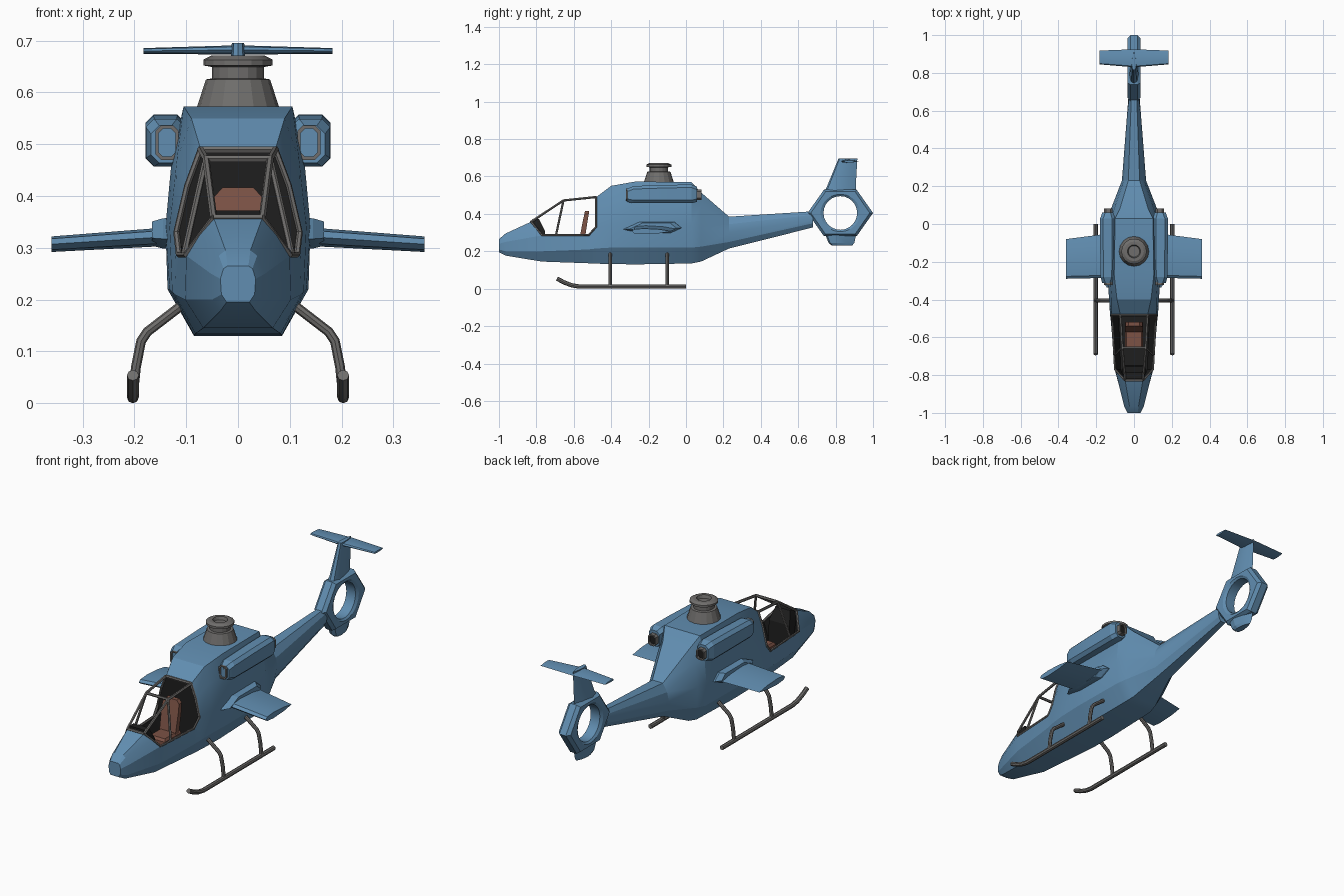
import bpy, bmesh
from math import sin, cos, pi, radians

if "Cube" in bpy.data.objects:
    bpy.data.objects.remove(bpy.data.objects["Cube"])


def material(name, rgb):
    m = bpy.data.materials.new(name)
    m.use_nodes = True
    m.diffuse_color = (*rgb, 1)
    m.node_tree.nodes["Principled BSDF"].inputs["Base Color"].default_value = (*rgb, 1)
    return m


BLUE = material("steel blue", (0.12, 0.27, 0.44))
GREY = material("metal grey", (0.16, 0.155, 0.15))
DARK = material("near black", (0.013, 0.013, 0.013))
BROWN = material("seat brown", (0.2, 0.085, 0.06))


def finish(ob, mat, mirror):
    ob.data.materials.clear()
    ob.data.materials.append(mat)
    bpy.ops.object.select_all(action='DESELECT')
    ob.select_set(True)
    bpy.context.view_layer.objects.active = ob
    bpy.ops.object.shade_smooth_by_angle(angle=radians(20))
    if mirror:
        ob.modifiers.new("Mirror", 'MIRROR')
    return ob


def loft(name, rings, mat, closed=True, caps=(True, True), loop=False,
         mirror=False, skip=lambda i, j: False):
    """Skin a list of point rings that all have the same length."""
    bm = bmesh.new()
    rows = [[bm.verts.new(p) for p in r] for r in rings]
    n, k = len(rows), len(rows[0])
    for i in range(n if loop else n - 1):
        a, b = rows[i], rows[(i + 1) % n]
        for j in range(k if closed else k - 1):
            if not skip(i, j):
                m = (j + 1) % k
                bm.faces.new((a[j], a[m], b[m], b[j]))
    if not loop:
        for use, row in zip(caps, (rows[0], rows[-1])):
            if use:
                bm.faces.new(row)
    bmesh.ops.delete(bm, geom=[v for v in bm.verts if not v.link_faces], context='VERTS')
    bmesh.ops.recalc_face_normals(bm, faces=bm.faces[:])
    me = bpy.data.meshes.new(name)
    bm.to_mesh(me)
    bm.free()
    ob = bpy.data.objects.new(name, me)
    bpy.context.collection.objects.link(ob)
    return finish(ob, mat, mirror)


def tube(name, path, radius, mat, mirror=False, res=2):
    cu = bpy.data.curves.new(name, 'CURVE')
    cu.dimensions = '3D'
    cu.bevel_depth, cu.bevel_resolution, cu.use_fill_caps = radius, res, True
    sp = cu.splines.new('POLY')
    sp.points.add(len(path) - 1)
    for pt, co in zip(sp.points, path):
        pt.co = (*co, 1)
    ob = bpy.data.objects.new(name, cu)
    bpy.context.collection.objects.link(ob)
    bpy.ops.object.select_all(action='DESELECT')
    ob.select_set(True)
    bpy.context.view_layer.objects.active = ob
    bpy.ops.object.convert(target='MESH')
    return finish(bpy.context.object, mat, mirror)


def slab(hx, y0, y1, z):
    return [(-hx, y0, z), (hx, y0, z), (hx, y1, z), (-hx, y1, z)]


def octagon(cx, y, cz, hx, hz, c):
    half = [(hx, hz - c), (hx - c, hz), (c - hx, hz), (-hx, hz - c)]
    pts = half + [(-a, -b) for a, b in half]
    return [(cx + a, y, cz + b) for a, b in pts]


# Fuselage and tail boom: y, bottom, lower side, sill, shoulder, top
stations = [
    (-1.0, (.022, .195), (.032, .21), (.034, .24), (.028, .26), (.02, .265)),
    (-.965, (.035, .177), (.05, .20), (.052, .25), (.037, .285), (.024, .295)),
    (-.77, (.067, .145), (.102, .2), (.1, .285), (.075, .325), (.047, .358)),
    (-.52, (.08, .136), (.122, .21), (.114, .285), (.1, .4), (.07, .48)),
    (-.48, (.082, .134), (.127, .215), (.119, .33), (.098, .42), (.072, .49)),
    (-.40, (.085, .132), (.132, .22), (.132, .34), (.118, .47), (.09, .55)),
    (-.27, (.085, .13), (.136, .22), (.14, .34), (.128, .47), (.105, .573)),
    (.03, (.08, .135), (.132, .22), (.137, .34), (.125, .47), (.1, .57)),
    (.08, (.07, .145), (.118, .225), (.122, .33), (.105, .45), (.075, .515)),
    (.23, (.032, .215), (.056, .25), (.064, .3), (.054, .345), (.03, .385)),
    (.68, (.014, .328), (.026, .35), (.029, .37), (.026, .395), (.014, .414)),
]
rings = []
for i, (y, *pts) in enumerate(stations):
    pts = [(0, pts[0][1])] + pts + [(0, pts[-1][1])]
    lean = .8 if i == 2 else 0
    rings.append([(x, y - lean * max(0, z - pts[3][1]), z) for x, z in pts])
loft("fuselage", rings, BLUE, closed=False, mirror=True,
     skip=lambda i, j: i in (2, 3) and j >= 3)

# Cockpit interior
liner = [((.045, -.828, .355), .06, -.8), ((.098, -.77, .284), .07, -.77),
         ((.112, -.52, .284), .08, -.52), ((.117, -.482, .33), .08, -.482)]
loft("cockpit_liner", [[sill, (w, y, .2), (0, y, .2)] for sill, w, y in liner],
     DARK, closed=False, caps=(True, False), mirror=True)
wall = [(0, .2), (.08, .2), (.117, .33), (.096, .42), (.07, .487), (0, .487)]
loft("rear_bulkhead", [[(x, y, z) for x, z in wall] for y in (-.484, -.479)],
     DARK, mirror=True)
loft("dashboard", [slab(.06, -.81, -.75, .2), slab(.058, -.815, -.755, .31),
                   slab(.042, -.82, -.785, .372)], DARK)
loft("seat_cushion", [slab(.045, -.66, -.53, .205), slab(.048, -.66, -.53, .25),
                      slab(.04, -.65, -.53, .262)], BROWN)
loft("seat_back", [slab(.045, -.575, -.545, .24), slab(.048, -.55, -.525, .37),
                   slab(.045, -.543, -.52, .4), slab(.03, -.54, -.518, .416)], BROWN)

# Canopy frame
nose, bow, roof = (.047, -.828, .358), (.062, -.655, .472), (.072, -.482, .49)
sill_front, sill_back, corner = (.1, -.77, .287), (.114, -.52, .287), (.119, -.482, .33)
tube("canopy_rail", [nose, bow, roof], .007, GREY, True, 1)
tube("canopy_sill", [nose, sill_front, sill_back, corner, (.098, -.482, .42), roof],
     .006, GREY, True, 1)
tube("canopy_door_post", [bow, (.104, -.695, .287)], .006, GREY, True, 1)
for label, p in (("base", nose), ("bow", bow), ("roof", roof)):
    tube("canopy_crossbar_" + label, [(-p[0], *p[1:]), p], .007, GREY, res=1)

# Engine pods with intakes and exhausts
pod = [(-.312, .14, .5, .028, .036), (-.28, .14, .503, .038, .046),
       (-.1, .14, .506, .039, .049), (.03, .14, .507, .039, .05), (.06, .138, .505, .03, .04)]
loft("engine_pod", [octagon(x, y, z, hx, hz, .016) for y, x, z, hx, hz in pod],
     BLUE, mirror=True)
for label, y0, y1, hz in (("intake", -.3, -.322, .033), ("exhaust", .05, .082, .028)):
    back = y1 + (.012 if y1 < 0 else -.012)
    loft(label + "_rim", [octagon(.137, y0, .503, .022, hz, .01),
                          octagon(.137, y1, .503, .022, hz, .01),
                          octagon(.137, y1, .503, .016, hz - .006, .008),
                          octagon(.137, back, .503, .016, hz - .006, .008)],
         GREY, caps=(True, False), mirror=True)
    loft(label + "_core", [octagon(.137, back + d, .503, .017, hz - .005, .008)
                           for d in (-.002, .002)], DARK, mirror=True)

# Stub wings with root fairings
fairing = [(-.34, .317), (-.25, .358), (-.06, .358), (-.02, .325), (-.08, .298), (-.25, .298)]
loft("wing_fairing", [[(x, -.17 + (y + .17) * s, .325 + (z - .325) * s) for y, z in fairing]
                      for x, s in ((.115, 1), (.145, .97), (.166, .78))], BLUE, mirror=True)
foil = [(0, 0), (.06, .35), (.3, .5), (.7, .35), (1, 0), (.7, -.35), (.3, -.5), (.06, -.35)]


def foil_ring(x, y0, y1, z, thick):
    return [(x, y0 + (y1 - y0) * a, z + thick * b) for a, b in foil]


loft("stub_wing", [foil_ring(.13, -.285, -.05, .322, .036),
                   foil_ring(.36, -.29, -.08, .307, .03)], BLUE, mirror=True)

# Rotor mast
mast = [(.083, .56), (.062, .625), (.05, .627), (.05, .649), (.067, .652), (.067, .663),
        (.052, .671), (.035, .671), (.03, .655)]
loft("rotor_mast", [[(r * cos(pi * a / 8), -.145 + r * sin(pi * a / 8), z)
                     for a in range(16)] for r, z in mast], GREY)

# Tail rotor shroud: hexagonal outside, round hole
shroud = []
for i in range(24):
    a = i * pi / 12
    r = .175 * cos(pi / 6) / cos(a % (pi / 3) - pi / 6)
    half = [(.09, .09, .026), (.106, .1, .034), (r * .9, r * .75, .034), (r, r * .82, .018)]
    section = half + [(p, q, -x) for p, q, x in reversed(half)]
    shroud.append([(x, .825 + p * cos(a), .405 + q * sin(a)) for p, q, x in section])
loft("tail_rotor_shroud", shroud, BLUE, loop=True)


# Tail fins and stabiliser
def fin_ring(z, y0, y1, hx):
    return [(hx * b * 2, y0 + (y1 - y0) * a, z) for a, b in foil]


loft("upper_fin", [fin_ring(.5, .73, .908, .028), fin_ring(.55, .755, .908, .02),
                   fin_ring(.695, .815, .916, .012)], BLUE)
loft("lower_fin", [fin_ring(.3, .74, .912, .03), fin_ring(.245, .762, .9, .026),
                   fin_ring(.23, .78, .888, .018)], BLUE)
loft("stabiliser", [foil_ring(0, .83, .925, .682, .018),
                    foil_ring(.182, .845, .918, .68, .011)], BLUE, mirror=True)

# Landing skids and struts
tube("skid", [(.203, 0, .0115), (.203, -.57, .0115), (.203, -.61, .018),
              (.203, -.65, .033), (.203, -.69, .054)], .0115, GREY, True)
for label, y in (("front", -.405), ("rear", -.1)):
    tube(label + "_strut", [(.203, y, .012), (.197, y, .07), (.187, y, .12), (.175, y, .138),
                            (.11, y, .188)], .0095, GREY, True)
